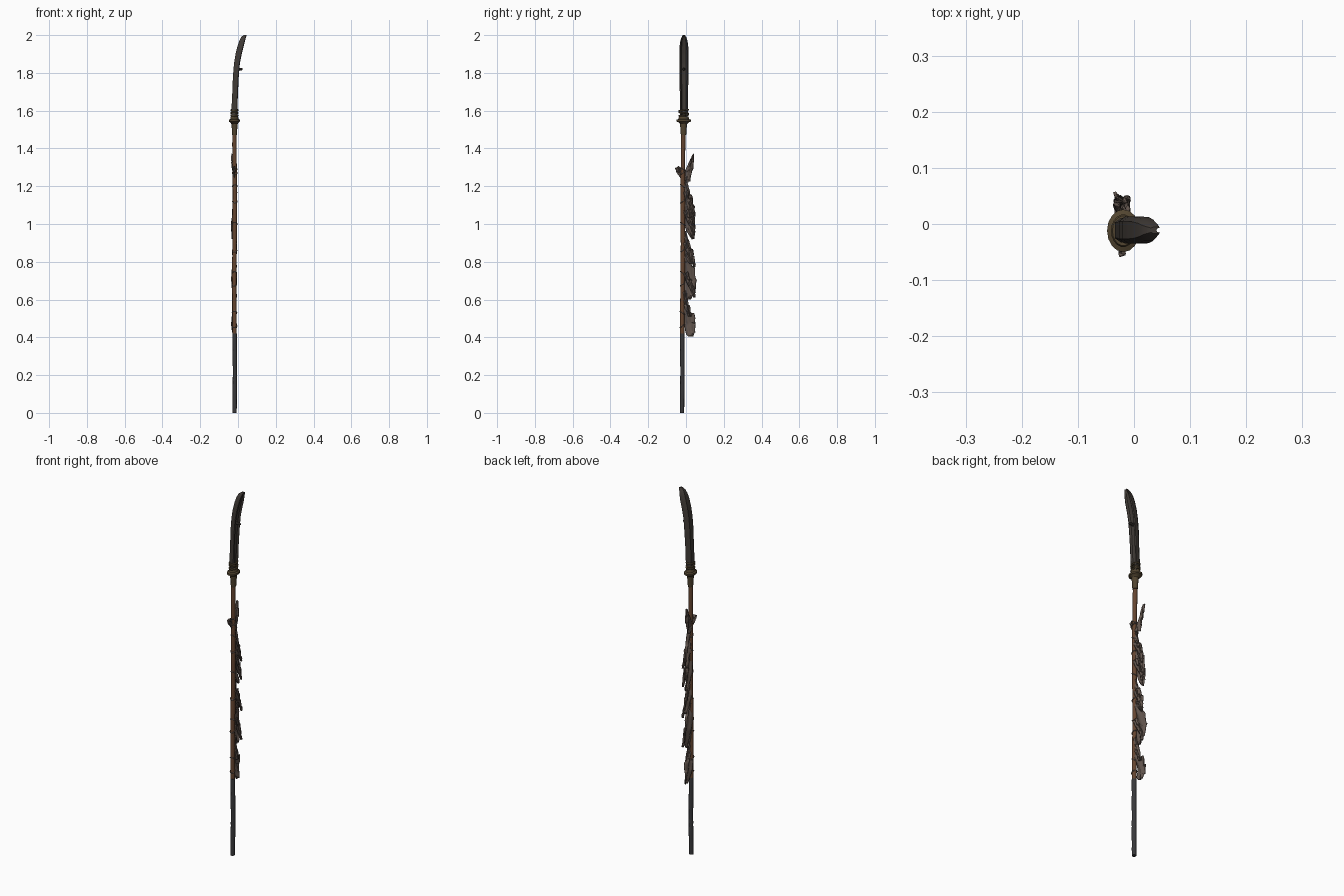
import bpy, bmesh, math, random

if "Cube" in bpy.data.objects:
    bpy.data.objects.remove(bpy.data.objects["Cube"])
random.seed(4)


def material(name, col):
    m = bpy.data.materials.new(name)
    m.diffuse_color = (*col, 1)
    m.use_nodes = True
    m.node_tree.nodes["Principled BSDF"].inputs["Base Color"].default_value = m.diffuse_color
    return m


WOOD = material("worn_wood", (0.13, 0.06, 0.03))
DARK = material("dark_wood", (0.04, 0.04, 0.043))
IRON = material("dark_iron", (0.05, 0.042, 0.036))
BRASS = material("old_brass", (0.085, 0.06, 0.03))
CLOTH = material("grey_cloth", (0.12, 0.09, 0.075))


def finish(name, bm, mat, angle=40):
    bmesh.ops.recalc_face_normals(bm, faces=bm.faces)
    me = bpy.data.meshes.new(name)
    bm.to_mesh(me)
    bm.free()
    ob = bpy.data.objects.new(name, me)
    bpy.context.collection.objects.link(ob)
    me.materials.append(mat)
    bpy.ops.object.select_all(action='DESELECT')
    ob.select_set(True)
    bpy.context.view_layer.objects.active = ob
    bpy.ops.object.shade_smooth_by_angle(angle=math.radians(angle))
    return ob


def loft(name, rings, mat, closed=False):
    bm = bmesh.new()
    vs = [[bm.verts.new(p) for p in r] for r in rings]
    n = len(vs[0])
    pairs = list(zip(vs, vs[1:])) + ([(vs[-1], vs[0])] if closed else [])
    for a, b in pairs:
        for i in range(n):
            bm.faces.new((a[i], a[(i + 1) % n], b[(i + 1) % n], b[i]))
    if not closed:
        bm.faces.new(vs[0])
        bm.faces.new(vs[-1])
    return finish(name, bm, mat)


def ring(x, y, z, rx, ry, n=12):
    return [(x + rx * math.cos(2 * math.pi * i / n), y + ry * math.sin(2 * math.pi * i / n), z)
            for i in range(n)]


def lerp_table(tab, t):
    for a, b in zip(tab, tab[1:]):
        if t <= b[0]:
            f = (t - a[0]) / (b[0] - a[0])
            return [p + (q - p) * f for p, q in zip(a, b)]
    return tab[-1]


# shaft, gently crooked
def axis(z):
    return -0.018 + 0.0015 * math.sin(z * 7), -0.021 + 0.006 * z / 1.5 + 0.001 * math.sin(z * 9)


def shaft(name, z0, z1, mat, r):
    rings = []
    for i in range(25):
        z = z0 + (z1 - z0) * i / 24
        rr = r + random.uniform(-0.0006, 0.0006)
        rings.append(ring(*axis(z), z, rr, rr))
    loft(name, rings, mat)


shaft("shaft_lower", 0, 0.42, DARK, 0.0115)
shaft("shaft_upper", 0.42, 1.56, WOOD, 0.0115)

# curved blade with a shallow channel on its hollow side
blade_rows = [(1.55, -.034, -.004, .019), (1.62, -.034, -.003, .022), (1.70, -.030, .000, .022),
              (1.78, -.027, .004, .024), (1.85, -.021, .010, .024), (1.90, -.013, .020, .024),
              (1.94, -.003, .030, .023), (1.97, .007, .037, .019), (1.99, .017, .043, .012),
              (2.00, .030, .046, .006)]
section = [(0, -.65), (.35, -1), (.9, -1), (1, -.75), (.72, -.5), (.62, 0),
           (.72, .5), (1, .75), (.9, 1), (.35, 1), (0, .65)]
rings = []
for i in range(46):
    z, xb, xf, w = lerp_table(blade_rows, 1.55 + 0.45 * i / 45)
    rings.append([(xb + (xf - xb) * u, -0.011 + w * v, z) for u, v in section])
loft("blade", rings, IRON)

# small spur on the blade
loft("blade_spur", [[(x, -0.011 + s * math.cos(a), 1.82 + s * math.sin(a))
                     for a in [k * math.pi / 4 for k in range(8)]]
                    for x, s in ((-.01, .008), (.012, .007), (.018, .007), (.024, .004))], IRON)

# guard and collar
guard = [(1.528, .016, .016), (1.538, .022, .026), (1.542, .029, .038), (1.552, .029, .038),
         (1.556, .022, .028), (1.57, .019, .025)]
loft("guard", [ring(-.019, -.012, z, a, b, 16) for z, a, b in guard], BRASS)
loft("socket", [ring(-.018, -.013, z, r, r * 1.1) for z, r in
                ((1.47, .012), (1.48, .014), (1.50, .0135), (1.515, .016), (1.535, .017))], BRASS)


def torus(name, z, rx, ry, t, mat, tilt=0.0, cx=-.019, cy=-.012):
    rs = []
    for i in range(18):
        a = 2 * math.pi * i / 18
        rs.append([(cx + (rx + t * math.cos(b)) * math.cos(a),
                    cy + (ry + t * math.cos(b)) * math.sin(a),
                    z + t * math.sin(b) + tilt * math.sin(a))
                   for b in [k * math.pi / 3 for k in range(6)]])
    loft(name, rs, mat, True)


for i, z in enumerate((1.575, 1.588, 1.602)):
    torus("collar_binding_%d" % i, z, .017, .024, .005, BRASS, (-1) ** i * .003)
# cloth ties wound around the shaft
for i, z in enumerate((.46, .53, .68, .74, .86, 1.0, 1.12, 1.2, 1.27, 1.29)):
    x, y = axis(z)
    torus("shaft_tie_%d" % i, z, .0115, .0115, .0035, CLOTH, .008 * (-1) ** i, x, y)


# ragged cloth scraps: rows are (z, inner y, outer y, x)
def scrap(name, rows, waves=2.0, amp=.005, rag=.004):
    bm = bmesh.new()
    grid, n, m = [], 24, 7
    ph = random.uniform(0, 6)
    for i in range(n + 1):
        z, y0, y1, x = lerp_table(rows, rows[0][0] + (rows[-1][0] - rows[0][0]) * i / n)
        y1 += random.uniform(-rag, 0)
        grid.append([bm.verts.new((
            x + amp * math.sin(waves * math.pi * j / m * 1.5 + ph + i * .25),
            y0 + (y1 - y0) * j / m,
            z + (.012 * (j / m) ** 2 * math.sin(i * .9) if 0 < i < n else 0)))
            for j in range(m + 1)])
    for a, b in zip(grid, grid[1:]):
        for j in range(m):
            bm.faces.new((a[j], a[j + 1], b[j + 1], b[j]))
    ob = finish(name, bm, CLOTH, 60)
    s = ob.modifiers.new("thickness", 'SOLIDIFY')
    s.thickness = .005
    s.offset = 0


scrap("knot_end_up", [(1.23, -.02, .005, -.016), (1.27, -.012, .03, -.022),
                      (1.31, .01, .04, -.028), (1.35, .028, .041, -.03), (1.365, .034, .042, -.03)], rag=.002)
scrap("knot_end_side", [(1.22, -.02, .012, -.02), (1.25, -.032, .028, -.022),
                        (1.275, -.05, -.005, -.02), (1.297, -.057, -.045, -.022)], rag=.002)
scrap("cloth_top", [(.98, .036, .05, -.028), (1.06, .018, .047, -.024),
                    (1.12, .0, .037, -.02), (1.18, -.015, .022, -.016), (1.22, -.02, .0, -.016)])
scrap("cloth_upper", [(.92, .032, .045, -.026), (.95, .01, .046, -.028), (1.0, -.012, .044, -.03),
                      (1.06, -.02, .03, -.022), (1.14, -.02, .008, -.016)])
scrap("cloth_middle", [(.79, .02, .043, -.02), (.81, .0, .046, -.022), (.85, -.014, .038, -.024),
                       (.9, -.02, .02, -.02), (.96, -.02, .0, -.015)])
scrap("cloth_low_outer", [(.60, .01, .03, -.02), (.63, -.005, .048, -.022), (.70, -.015, .058, -.03),
                          (.75, -.02, .05, -.026), (.80, -.02, .03, -.02), (.84, -.02, .0, -.016)])
scrap("cloth_strand", [(.51, .012, .03, -.02), (.56, .0, .02, -.018), (.60, -.012, .008, -.016),
                       (.64, -.02, .0, -.014)], rag=.002)
scrap("cloth_tail", [(.405, .012, .04, -.02), (.42, .0, .05, -.022), (.47, -.008, .052, -.03),
                     (.51, -.016, .048, -.026), (.54, -.02, .022, -.018), (.57, -.02, -.005, -.016)])
for i, z in enumerate((.66, .82, .99, 1.09)):
    scrap("frayed_end_%d" % i, [(z - .05, .042, .05, -.012), (z - .01, .025, .048, -.014),
                                (z + .04, .0, .03, -.012), (z + .08, -.015, .008, -.01)], amp=.004)
